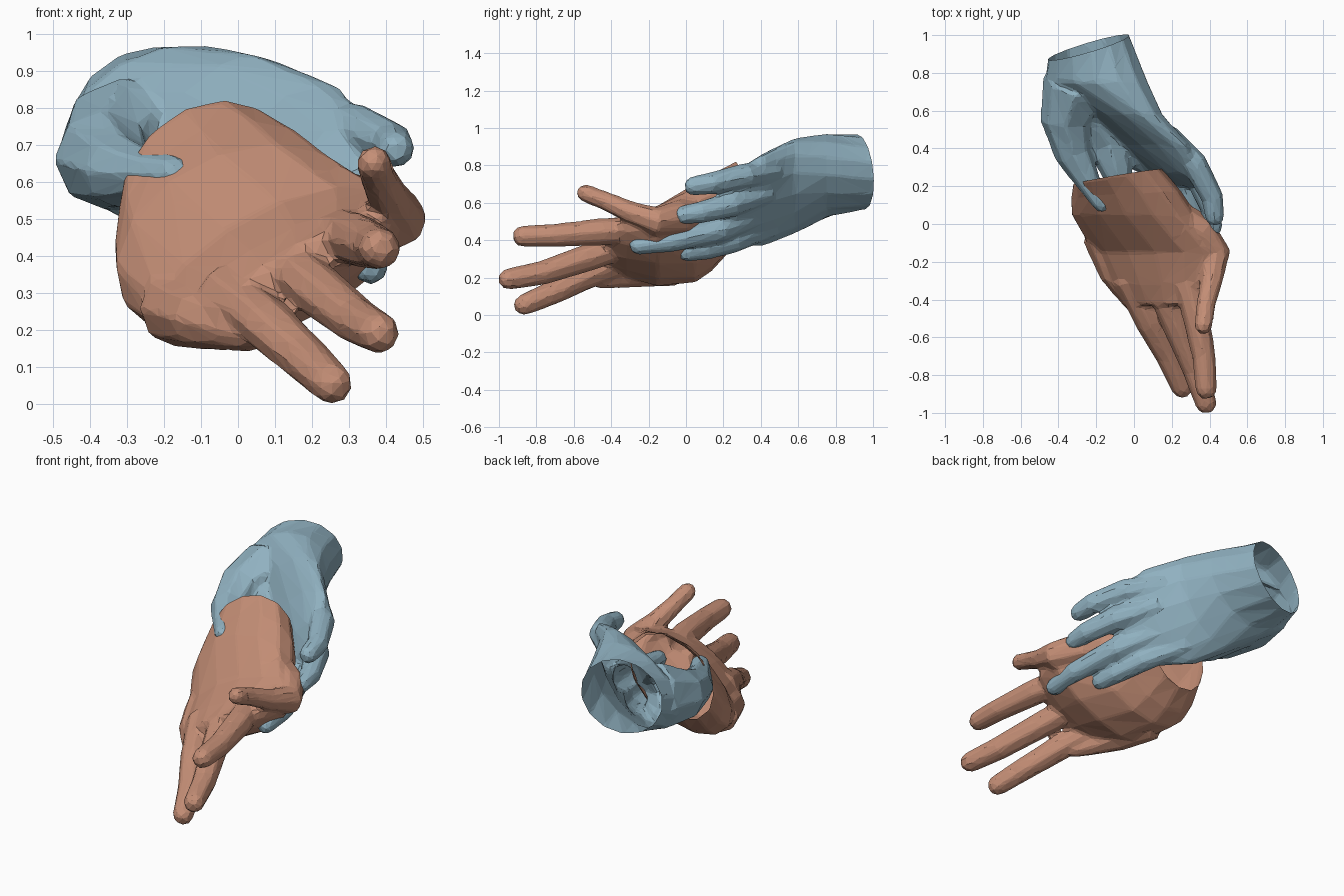
import bpy, bmesh, math
from mathutils import Vector as V


def skin_rings(bm, rings):
    """Join elliptical rings of vertices into a closed tube."""
    n = len(rings[0])
    loops = [[bm.verts.new(p) for p in r] for r in rings]
    faces = []
    for a, b in zip(loops, loops[1:]):
        for i in range(n):
            j = (i + 1) % n
            faces.append(bm.faces.new((a[i], a[j], b[j], b[i])))
    faces.append(bm.faces.new(loops[0][::-1]))
    faces.append(bm.faces.new(loops[-1]))
    bmesh.ops.recalc_face_normals(bm, faces=faces)


def ellipse(c, u, v, n):
    c, u, v = V(c), V(u), V(v)
    return [c + u * math.cos(2 * math.pi * i / n) + v * math.sin(2 * math.pi * i / n)
            for i in range(n)]


def add_palm(bm, sections):
    # extra ring behind the wrist; it is trimmed off later
    c, u, v = (V(k) for k in sections[0])
    back = (c + V((0, 0.1, 0)), u, v)
    skin_rings(bm, [ellipse(*s, 14) for s in [back] + sections])


def add_digit(bm, path):
    """Finger along (x, y, z, radius) points with a rounded tip."""
    pts = [V(p[:3]) for p in path]
    rad = [p[3] * 1.06 for p in path]
    d = (pts[-1] - pts[-2]).normalized()
    end, r = pts[-1], rad[-1]
    pts[-1] = end - d * r * 0.5
    pts += [end, end + d * r * 0.4]
    rad += [r * 0.85, r * 0.45]
    rings = []
    for i, p in enumerate(pts):
        t = (pts[min(i + 1, len(pts) - 1)] - pts[max(i - 1, 0)]).normalized()
        u = t.cross(V((0, 0, 1))).normalized()
        w = u.cross(t)
        rings.append(ellipse(p, u * rad[i], w * rad[i], 8))
    skin_rings(bm, rings)


def make_hand(name, color, sections, digits):
    bm = bmesh.new()
    add_palm(bm, sections)
    for path in digits:
        add_digit(bm, path)
    me = bpy.data.meshes.new(name)
    bm.to_mesh(me)
    bm.free()
    ob = bpy.data.objects.new(name, me)
    bpy.context.collection.objects.link(ob)

    # fuse palm and digits into one skin, then reduce to coarse facets
    m = ob.modifiers.new("fuse", 'REMESH')
    m.mode = 'VOXEL'
    m.voxel_size = 0.012
    m = ob.modifiers.new("soften", 'SMOOTH')
    m.factor = 0.5
    m.iterations = 6
    m = ob.modifiers.new("facets", 'DECIMATE')
    m.ratio = 0.045
    dg = bpy.context.evaluated_depsgraph_get()
    dg.update()
    new = bpy.data.meshes.new_from_object(ob.evaluated_get(dg))
    ob.modifiers.clear()
    ob.data = new

    # cut the wrist open
    c, u, v = (V(k) for k in sections[0])
    nrm = u.cross(v).normalized()
    if nrm.y < 0:
        nrm = -nrm
    bm = bmesh.new()
    bm.from_mesh(new)
    bmesh.ops.bisect_plane(bm, geom=bm.verts[:] + bm.edges[:] + bm.faces[:],
                           plane_co=c, plane_no=nrm, clear_outer=True)
    for f in bm.faces:
        f.smooth = False
    bm.to_mesh(new)
    bm.free()
    mat = bpy.data.materials.new(name + "_skin")
    mat.diffuse_color = color
    new.materials.clear()
    new.materials.append(mat)
    return ob


# Front hand: wrist at the back, back of hand turned up and left
make_hand("front_hand", (0.55, 0.27, 0.18, 1), [
    ((-0.085, 0.25, 0.58), (0.21, 0.04, 0.15), (-0.11, -0.01, 0.19)),
    ((-0.04, 0.15, 0.50), (0.27, 0.02, 0.17), (-0.12, 0, 0.205)),
    ((0.00, 0.05, 0.44), (0.31, 0, 0.17), (-0.12, 0, 0.205)),
    ((0.12, -0.15, 0.37), (0.33, 0, 0.17), (-0.08, 0, 0.14)),
    ((0.14, -0.32, 0.36), (0.27, 0, 0.14), (-0.05, 0, 0.09)),
    ((0.14, -0.43, 0.35), (0.19, 0, 0.12), (-0.03, 0, 0.05)),
], [
    # thumb
    [(0.15, 0.08, 0.56, 0.09), (0.35, -0.04, 0.52, 0.09), (0.435, -0.16, 0.50, 0.075),
     (0.41, -0.30, 0.55, 0.056), (0.38, -0.43, 0.61, 0.048), (0.365, -0.56, 0.66, 0.046)],
    # index, middle, ring
    [(0.25, -0.2, 0.46, 0.07), (0.32, -0.45, 0.445, 0.07),
     (0.37, -0.70, 0.425, 0.06), (0.385, -0.90, 0.42, 0.055)],
    [(0.10, -0.25, 0.40, 0.07), (0.22, -0.53, 0.305, 0.07),
     (0.32, -0.77, 0.225, 0.062), (0.39, -0.975, 0.187, 0.055)],
    [(-0.04, -0.28, 0.31, 0.07), (0.08, -0.52, 0.215, 0.07),
     (0.18, -0.70, 0.125, 0.062), (0.265, -0.89, 0.045, 0.055)],
    # folded little finger
    [(-0.17, -0.06, 0.26, 0.10), (-0.10, -0.26, 0.23, 0.08),
     (-0.01, -0.40, 0.20, 0.055), (0.05, -0.48, 0.185, 0.045)],
])

# Rear hand: palm wraps around the front wrist, fingers on the right side
make_hand("rear_hand", (0.28, 0.44, 0.53, 1), [
    ((-0.24, 0.935, 0.765), (0.215, 0.06, 0.05), (0.03, 0.035, -0.195)),
    ((-0.20, 0.75, 0.745), (0.22, 0, 0.18), (0.17, 0, -0.14)),
    ((-0.06, 0.58, 0.69), (0.17, 0, 0.235), (0.13, 0, -0.10)),
    ((0.09, 0.42, 0.62), (0.18, 0, 0.24), (0.10, 0, -0.075)),
    ((0.22, 0.27, 0.57), (0.13, 0, 0.20), (0.07, 0, -0.055)),
    ((0.28, 0.20, 0.54), (0.09, 0, 0.15), (0.035, 0, -0.03)),
], [
    # thumb tucked inside the front wrist
    [(-0.30, 0.72, 0.70, 0.18), (-0.36, 0.54, 0.66, 0.13), (-0.32, 0.37, 0.63, 0.095),
     (-0.24, 0.22, 0.62, 0.062), (-0.155, 0.09, 0.62, 0.05)],
    # cupped heel of the palm
    [(-0.26, 0.64, 0.62, 0.13), (-0.14, 0.44, 0.54, 0.115), (-0.08, 0.24, 0.54, 0.08)],
    [(-0.15, 0.50, 0.56, 0.10), (0.0, 0.40, 0.49, 0.10), (0.10, 0.30, 0.45, 0.07)],
    # index, middle, ring, little
    [(0.18, 0.48, 0.77, 0.05), (0.32, 0.32, 0.745, 0.065), (0.415, 0.14, 0.705, 0.056),
     (0.43, 0.015, 0.685, 0.05)],
    [(0.18, 0.44, 0.65, 0.05), (0.34, 0.24, 0.59, 0.065), (0.41, 0.08, 0.55, 0.056),
     (0.42, -0.04, 0.53, 0.048)],
    [(0.10, 0.42, 0.54, 0.05), (0.27, 0.18, 0.455, 0.065), (0.35, -0.08, 0.395, 0.056),
     (0.36, -0.28, 0.367, 0.046)],
    [(0.02, 0.42, 0.45, 0.05), (0.15, 0.25, 0.395, 0.062), (0.22, 0.10, 0.35, 0.054),
     (0.25, -0.02, 0.33, 0.046)],
])
